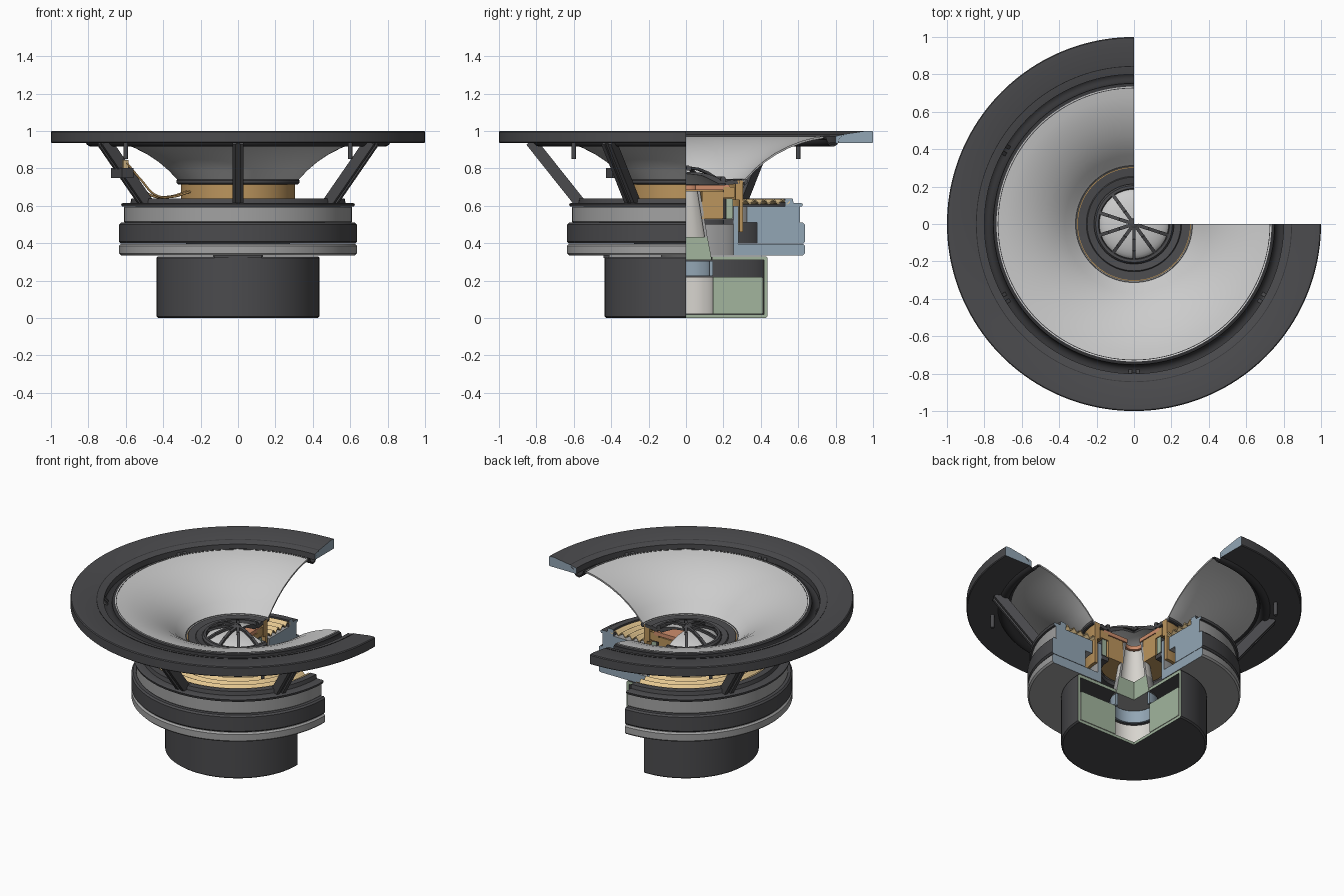
import bpy, bmesh, math
from mathutils import Vector, Matrix

if "Cube" in bpy.data.objects:
    bpy.data.objects.remove(bpy.data.objects["Cube"])


def mat(name, *c):
    m = bpy.data.materials.new(name)
    m.diffuse_color = (*c, 1)
    m.use_nodes = True
    m.node_tree.nodes["Principled BSDF"].inputs["Base Color"].default_value = m.diffuse_color
    return m


DARK = mat("dark_coating", .07, .07, .075)
RUBBER = mat("rubber", .035, .035, .038)
STEEL = mat("steel", .36, .36, .36)
PAPER = mat("cone_grey", .56, .56, .56)
PALE = mat("pale_metal", .68, .66, .62)
GOLD = mat("former_gold", .50, .30, .11)
CLOTH = mat("spider_cloth", .78, .57, .28)
COPPER = mat("copper", .62, .27, .15)
BLUE = mat("section_blue", .29, .38, .46)
GREEN = mat("section_green", .36, .46, .34)


def finish(name, bm, mats, smooth=True):
    me = bpy.data.meshes.new(name)
    bm.to_mesh(me)
    bm.free()
    ob = bpy.data.objects.new(name, me)
    bpy.context.collection.objects.link(ob)
    for m in mats:
        me.materials.append(m)
    if smooth:
        bpy.ops.object.select_all(action='DESELECT')
        ob.select_set(True)
        bpy.context.view_layer.objects.active = ob
        bpy.ops.object.shade_smooth_by_angle(angle=math.radians(35))
    return ob


def lathe(name, prof, side, cap=None, n=84):
    """Closed (r, z) profile turned through 270 degrees, with capped section faces."""
    bm = bmesh.new()
    rings = []
    for i in range(n + 1):
        a = math.pi / 2 + 1.5 * math.pi * i / n
        rings.append([bm.verts.new((r * math.cos(a), r * math.sin(a), z)) for r, z in prof])
    k = len(prof)
    for p, q in zip(rings, rings[1:]):
        for j in range(k):
            if prof[j][0] or prof[(j + 1) % k][0]:
                bm.faces.new((p[j], q[j], q[(j + 1) % k], p[(j + 1) % k]))
    for ring in (rings[0][::-1], rings[-1]):
        bm.faces.new(ring).material_index = 1
    bmesh.ops.remove_doubles(bm, verts=bm.verts, dist=1e-5)
    bmesh.ops.recalc_face_normals(bm, faces=bm.faces)
    return finish(name, bm, [side, cap or side])


def ring(name, r0, r1, z0, z1, side, cap=None, b=.006):
    """Rectangular ring with a small outer chamfer."""
    return lathe(name, [(r0, z0), (r1 - b, z0), (r1, z0 + b), (r1, z1 - b), (r1 - b, z1), (r0, z1)], side, cap)


def sheet(name, pts, t, side, cap=None):
    """Thin skin of thickness t below a profile line."""
    return lathe(name, pts + [(r, z - t) for r, z in reversed(pts)], side, cap)


def add_bar(bm, p, q, w, d, ang, off=0):
    """Box from p to q given as (r, z) in the radial plane at angle ang."""
    p, q = Vector((p[0], off, p[1])), Vector((q[0], off, q[1]))
    x = (q - p).normalized()
    y = Vector((0, 1, 0))
    rot = Matrix((x, y, x.cross(y))).transposed().to_4x4()
    m = (Matrix.Rotation(math.radians(ang), 4, 'Z') @ Matrix.Translation((p + q) / 2) @ rot
         @ Matrix.Diagonal(((q - p).length, w, d, 1)))
    bmesh.ops.create_cube(bm, size=1, matrix=m)


# basket: front flange, lower ring, ribbed legs and pegs
lathe("basket_flange", [(.80, .935), (.995, .935), (1, .94), (1, .995), (.995, 1), (.96, 1),
                        (.84, .982), (.80, .972)], DARK, BLUE, 120)
lathe("basket_lower_ring", [(.53, .595), (.62, .595), (.625, .61), (.615, .615), (.575, .615),
                            (.57, .64), (.53, .64)], DARK, BLUE)
for i, a in enumerate((150, 210, 270, 330)):
    bm = bmesh.new()
    for s in (-1, 1):
        add_bar(bm, (.83, .945), (.565, .612), .02, .06, a, s * .02)
    add_bar(bm, (.83, .945), (.565, .612), .03, .035, a)
    finish(f"basket_leg_{i}", bm, [DARK], False)
for i, (x, y) in enumerate(((-.6, .6), (-.6, -.6), (.6, -.6))):
    bm = bmesh.new()
    bmesh.ops.create_cone(bm, cap_ends=True, segments=16, radius1=.011, radius2=.013, depth=.09,
                          matrix=Matrix.Translation((x, y, .895)))
    finish(f"peg_{i}", bm, [DARK])

# surround with a downward roll, and the flared cone
roll = [(.785 - .033 * math.cos(math.pi * i / 12), .965 - .038 * math.sin(math.pi * i / 12)) for i in range(13)]
sheet("surround", [(.725, .972)] + roll + [(.845, .985)], .01, RUBBER)
sheet("cone", [(.305, .735), (.33, .757), (.37, .80), (.42, .843), (.48, .884), (.55, .92),
               (.62, .947), (.68, .963), (.735, .972)], .012, PAPER, STEEL)
ring("cone_collar", .31, .328, .715, .742, DARK)

# voice coil former and corrugated spider
lathe("coil_former", [(.265, .63), (.285, .63), (.285, .46), (.305, .46), (.305, .735),
                      (.265, .735)], GOLD, GOLD)
sheet("spider", [(.305 + .25 * i / 40, .626 + .011 * math.sin(i * math.pi / 4)) for i in range(41)], .008, CLOTH)

# woofer motor
ring("top_plate", .325, .61, .51, .597, STEEL, BLUE)
ring("motor_magnet", .38, .636, .398, .51, DARK, BLUE, .01)
ring("back_plate", .255, .636, .335, .396, STEEL, BLUE, .01)
ring("pole_piece", .255, .28, .396, .6, STEEL, BLUE, .002)

# tweeter assembly inside the former
ring("tweeter_body", .085, .20, .53, .68, GOLD, GOLD)
ring("tweeter_magnet", .215, .25, .53, .64, DARK, GREEN)
ring("tweeter_flange", .2, .262, .645, .70, GOLD, GOLD)
ring("tweeter_coil_plate", .05, .235, .685, .71, COPPER, COPPER)
ring("inner_support", .20, .255, .50, .527, DARK, DARK)
lathe("throat", [(.06, .68), (.075, .68), (.115, .43), (.10, .43)], PALE, STEEL)
lathe("phase_plug", [(0, .31), (.138, .31), (.115, .432), (0, .432)], STEEL, GREEN)
lathe("tweeter_dome", [(.19 * math.sin(t * math.pi / 20), .722 + .06 * math.cos(t * math.pi / 20))
                       for t in range(11)] + [(.18, .715), (.09, .76), (0, .772)], PAPER, DARK)

# dome guard: rings, spokes and hub
lathe("guard_cone", [(.21, .73), (.25, .742), (.255, .736), (.30, .74), (.30, .72), (.21, .71)], DARK)
lathe("guard_ring", [(.185, .745), (.19, .757), (.205, .757), (.214, .745), (.21, .72), (.188, .72)], DARK)
lathe("guard_hub", [(0, .79), (.03, .788), (.028, .806), (.015, .814), (0, .815)], DARK)
bm = bmesh.new()
arc = [(.02, .803), (.08, .796), (.14, .776), (.195, .748)]
for k in range(7):
    for p, q in zip(arc, arc[1:]):
        add_bar(bm, p, q, .018, .014, 126 + 36 * k)
finish("guard_spokes", bm, [DARK], False)

# rear can with its magnet
lathe("rear_can", [(0, 0), (.425, 0), (.435, .008), (.435, .322), (.427, .33), (.14, .33), (.14, .31),
                   (.417, .31), (.417, .018), (0, .018)], DARK, GREEN)
ring("rear_magnet", .145, .412, .022, .218, PALE, GREEN)
ring("rear_top_plate", .125, .145, .225, .305, BLUE, BLUE)
bm = bmesh.new()
bmesh.ops.create_cube(bm, size=1, matrix=Matrix.Translation((0, -.425, .328)) @ Matrix.Diagonal((.25, .03, .014, 1)))
finish("can_latch", bm, [DARK], False)

# terminal block on the left leg, and slack lead wires to the former
bm = bmesh.new()
add_bar(bm, (.68, .775), (.75, .775), .12, .055, 210)
finish("terminal_block", bm, [DARK], False)
bm = bmesh.new()
for s in (-.03, .03):
    add_bar(bm, (.715, .80), (.715, .845), .02, .03, 210, s)
finish("terminal_tabs", bm, [CLOTH], False)
for i, da in enumerate((-3, 3)):
    cu = bpy.data.curves.new("lead", 'CURVE')
    cu.dimensions = '3D'
    cu.bevel_depth = .006
    cu.bevel_resolution = 2
    sp = cu.splines.new('BEZIER')
    pts = [(.71, .83), (.62, .74), (.52, .655), (.42, .648), (.305, .675)]
    sp.bezier_points.add(len(pts) - 1)
    for b, (r, z) in zip(sp.bezier_points, pts):
        a = math.radians(210 + da)
        b.co = (r * math.cos(a), r * math.sin(a), z)
        b.handle_left_type = b.handle_right_type = 'AUTO'
    cu.materials.append(GOLD)
    bpy.context.collection.objects.link(bpy.data.objects.new(f"lead_wire_{i}", cu))
